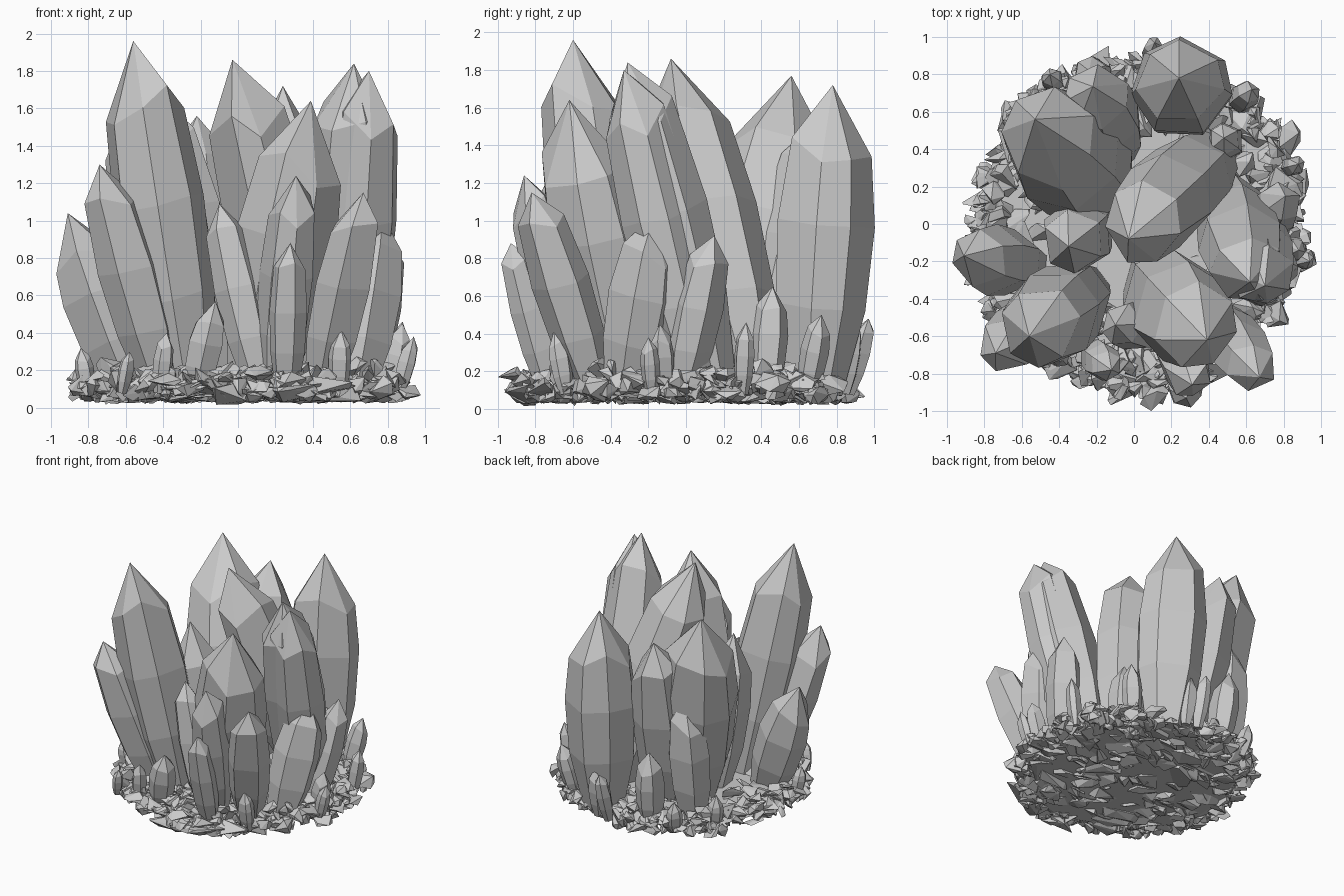
import bpy, bmesh, math, random
from mathutils import Vector, Matrix

if "Cube" in bpy.data.objects:
    bpy.data.objects.remove(bpy.data.objects["Cube"])

rng = random.Random(7)


def finish(name, bm):
    bmesh.ops.recalc_face_normals(bm, faces=bm.faces)
    mesh = bpy.data.meshes.new(name)
    bm.to_mesh(mesh)
    bm.free()
    bpy.context.collection.objects.link(bpy.data.objects.new(name, mesh))


def add_crystal(bm, tip, base, radius, sides=6):
    """Faceted point: narrow foot, wide belly, uneven shoulder, sharp tip."""
    tip, base = Vector(tip), Vector(base)
    axis = tip - base
    length = axis.length
    rot = axis.to_track_quat('Z', 'Y')
    twist = rng.uniform(0, math.tau)
    shoulder = max(0.72, 1 - 1.3 * radius / length)
    angles = [twist + (i + rng.uniform(-.18, .18)) * math.tau / sides for i in range(sides)]
    drop = [rng.uniform(-.06, .06) for _ in range(sides)]
    rings = []
    for f, r, wob in ((0, .60, 0), (.28, .95, .2), (.55, 1.03, .2), (shoulder, .86, 1)):
        rings.append([bm.verts.new(base + rot @ Vector((
            radius * (r - d * wob) * math.cos(a), radius * (r - d * wob) * math.sin(a),
            length * (f + d * wob)))) for a, d in zip(angles, drop)])
    apex = bm.verts.new(tip)
    bm.faces.new(rings[0])
    for i in range(sides):
        j = (i + 1) % sides
        for lo, hi in zip(rings, rings[1:]):
            bm.faces.new((lo[i], lo[j], hi[j], hi[i]))
        bm.faces.new((rings[-1][i], rings[-1][j], apex))


def crystal_group(name, rows, sides, foot):
    for n, (x, y, z, bx, by, r) in enumerate(rows):
        bm = bmesh.new()
        add_crystal(bm, (x, y, z), (bx, by, foot), r, sides)
        finish(f"{name}_{n + 1:02d}", bm)


# Rows: tip x, y, z, foot x, y, radius
crystal_group("large_crystal", [
    (-.56, -.60, 1.96, -.27, -.36, .245),
    (-.03, -.08, 1.86, .42, .36, .25),
    (.62, -.31, 1.84, .52, .14, .225),
    (.70, -.33, 1.80, .58, .08, .20),
    (-.53, .56, 1.77, -.18, .17, .31),
    (.24, .78, 1.72, .27, .67, .265),
    (.39, -.62, 1.64, .10, -.30, .27),
    (-.22, .735, 1.56, -.12, .38, .21),
], 7, .08)
crystal_group("medium_crystal", [
    (-.35, -.12, 1.35, -.25, .0, .19),
    (-.74, -.69, 1.30, -.40, -.42, .175),
    (.31, -.86, 1.24, .20, -.55, .145),
    (.67, -.82, 1.15, .44, -.48, .155),
    (-.42, .62, 1.12, -.42, .50, .16),
    (-.10, -.54, 1.09, .13, -.55, .135),
    (-.91, -.17, 1.04, -.56, -.22, .19),
    (.77, -.17, 1.03, .62, -.33, .17),
    (.81, .15, .92, .67, -.03, .13),
    (.28, -.93, .88, .26, -.72, .10),
    (-.24, .82, .70, -.20, .74, .11),
    (.48, .46, .65, .50, .42, .10),
], 6, .08)
crystal_group("small_crystal", [
    (-.12, -.78, .57, -.23, -.68, .10),
    (-.38, -.73, .40, -.42, -.68, .055),
    (-.58, -.72, .30, -.62, -.68, .04),
    (-.84, -.30, .32, -.80, -.28, .05),
    (.55, -.70, .42, .54, -.64, .06),
    (.88, -.14, .45, .80, -.12, .07),
    (.88, .32, .46, .82, .30, .055),
    (.94, -.20, .38, .86, -.18, .05),
    (.11, .97, .48, .10, .86, .06),
    (.20, .90, .47, .20, .84, .06),
    (.63, .72, .50, .55, .64, .075),
    (-.66, .55, .36, -.62, .52, .06),
    (-.45, .80, .34, -.42, .74, .06),
], 6, .08)


# Outline of the rocky base, fuller at the right-back corner and front edge
def rim(a):
    bump = .07 * math.exp(-((a - .5) / .35) ** 2) + .05 * math.exp(-((a + 1.3) / .3) ** 2)
    return .88 + bump + .02 * math.cos(5 * a + 1)


def polar(r_lo, r_hi):
    a = rng.uniform(-math.pi, math.pi)
    r = rim(a) * math.sqrt(rng.uniform(r_lo, r_hi))
    return r * math.cos(a), r * math.sin(a)


def add_shard(bm, centre, size, flat=.6, tilt=.8, spin=math.pi, long=1.4):
    """Jagged chunk: hull of a few random points on a squashed ball."""
    m = Matrix.Rotation(rng.uniform(-spin, spin), 3, 'Z') @ Matrix.Rotation(rng.uniform(-tilt, tilt), 3, 'X')
    stretch = rng.uniform(.8, long)
    verts = []
    for i in range(9):
        p = Vector([rng.gauss(0, 1) for _ in range(3)]).normalized() * size * rng.uniform(.85, 1.2)
        p = m @ Vector((p.x * stretch, p.y, p.z * flat)) + Vector(centre)
        p.z = max(p.z, rng.uniform(.015, .035))
        verts.append(bm.verts.new(p))
    hull = bmesh.ops.convex_hull(bm, input=verts)
    bmesh.ops.delete(bm, geom=[v for v in hull['geom_interior'] if isinstance(v, bmesh.types.BMVert)],
                     context='VERTS')


# Solid core hidden inside the rubble
bm = bmesh.new()
n = 40
levels = []
for z, k in ((.07, .84), (.11, .95), (.15, .90)):
    levels.append([bm.verts.new((rim(i * math.tau / n - math.pi) * k * math.cos(i * math.tau / n - math.pi),
                                 rim(i * math.tau / n - math.pi) * k * math.sin(i * math.tau / n - math.pi),
                                 z)) for i in range(n)])
for lo, hi in zip(levels, levels[1:]):
    for i in range(n):
        j = (i + 1) % n
        bm.faces.new((lo[i], lo[j], hi[j], hi[i]))
bm.faces.new(levels[0])
bm.faces.new(levels[-1])
finish("rock_core", bm)

# Broken shards around the rim and across the top
bm = bmesh.new()
for i in range(300):
    x, y = polar(.72, .98)
    add_shard(bm, (x, y, rng.uniform(.07, .17)), rng.uniform(.045, .085), .75)
for i in range(200):
    x, y = polar(.3, .85)
    add_shard(bm, (x, y, rng.uniform(.14, .21)), rng.uniform(.05, .09), .7)
finish("rock_shards", bm)

# Splintered underside, long chips running left to right
bm = bmesh.new()
for i in range(190):
    x, y = polar(0, .9)
    add_shard(bm, (x, y, rng.uniform(.075, .10)), rng.uniform(.065, .10), .65, .6, .45, 2.2)
finish("rock_underside", bm)

# Larger boulders along the front edge and right corner
bm = bmesh.new()
for x, y, z, s in ((.30, -.82, .12, .16), (.10, -.85, .09, .10), (-.08, -.84, .10, .10),
                   (.48, -.76, .10, .10), (.92, -.20, .09, .075), (.80, .45, .13, .09),
                   (.62, .60, .14, .09), (.75, -.48, .11, .09), (-.15, .88, .12, .09)):
    add_shard(bm, (x, y, z), s, .75)
finish("rock_boulders", bm)
